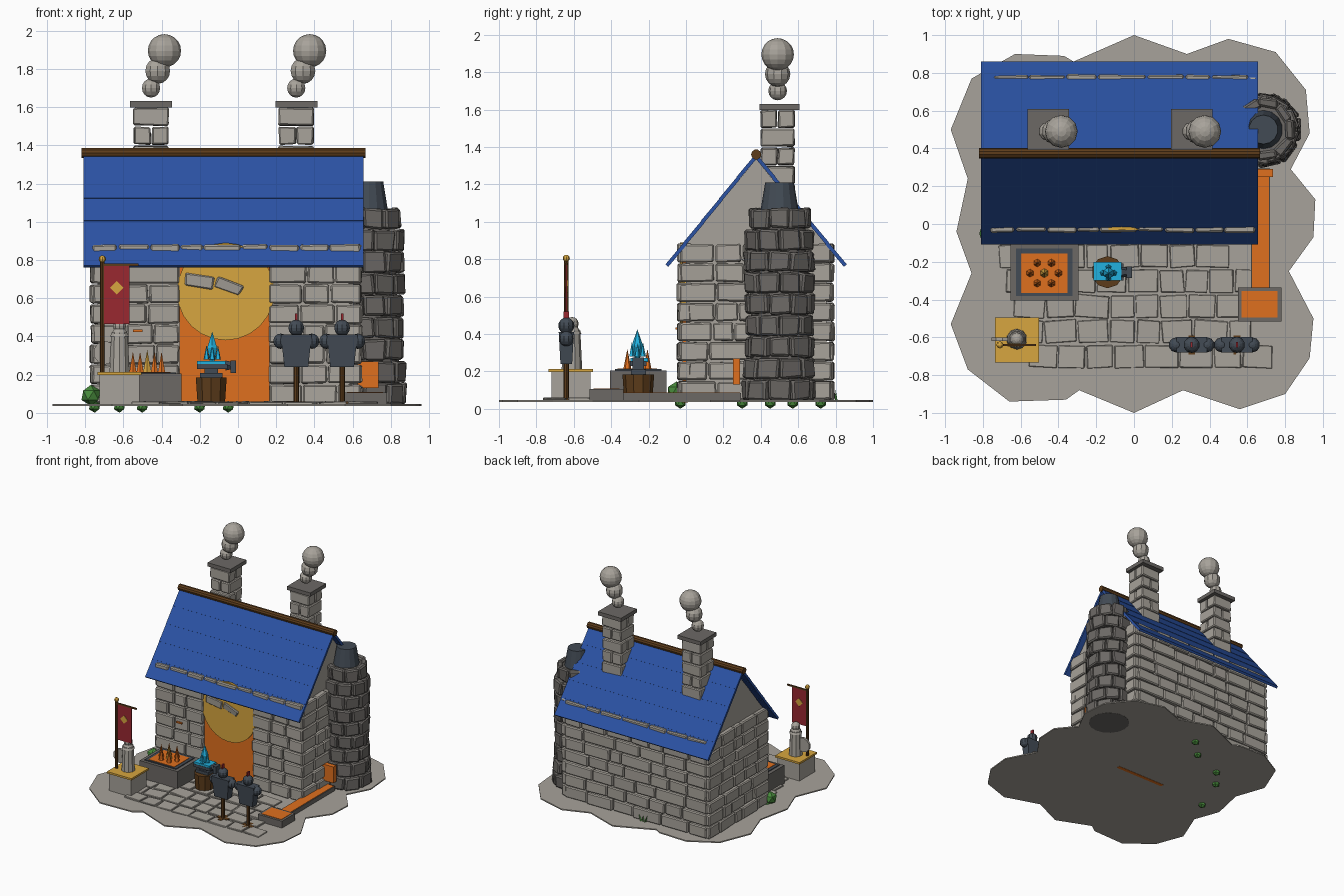
import bpy, bmesh, math, random
from mathutils import Matrix, Vector

if "Cube" in bpy.data.objects:
    bpy.data.objects.remove(bpy.data.objects["Cube"])
rng = random.Random(5)


def material(name, *rgb):
    m = bpy.data.materials.new(name)
    m.use_nodes = True
    m.diffuse_color = (*rgb, 1)
    m.node_tree.nodes["Principled BSDF"].inputs["Base Color"].default_value = (*rgb, 1)
    return m


STONE = material("light stone", .39, .365, .325)
DARK = material("dark stone", .15, .14, .13)
SLATE = material("slate metal", .055, .07, .09)
BLUE = material("roof blue", .024, .085, .37)
WOOD = material("brown wood", .11, .046, .011)
ORANGE = material("ember orange", .74, .16, .013)
GOLD = material("gold", .68, .38, .05)
RED = material("banner red", .32, .021, .03)
CYAN = material("crystal cyan", .016, .44, .74)
GREEN = material("leaf green", .065, .26, .045)


# ---- helpers: each adds one shape to a part's mesh ----
def place(c, rot=None):
    return Matrix.Translation(c) @ (rot or Matrix())


def cube(bm, c, s, rot=None, jitter=0):
    vs = bmesh.ops.create_cube(bm, size=1, matrix=place(c, rot) @ Matrix.Diagonal((*s, 1)))["verts"]
    for v in vs:
        v.co += Vector([rng.uniform(-jitter, jitter) for _ in range(3)])


def cone(bm, c, r1, r2, h, n=12, rot=None):
    bmesh.ops.create_cone(bm, cap_ends=True, segments=n, radius1=r1, radius2=r2, depth=h,
                          matrix=place(c, rot) @ Matrix.Translation((0, 0, h / 2)))


def ball(bm, c, r, n=10):
    bmesh.ops.create_uvsphere(bm, u_segments=n, v_segments=n - 2, radius=r, matrix=place(c))


def part(name, mat, *shapes, bevel=0):
    bm = bmesh.new()
    for fn, *args in shapes:
        fn(bm, *args)
    me = bpy.data.meshes.new(name)
    bm.to_mesh(me)
    bm.free()
    me.materials.append(mat)
    ob = bpy.data.objects.new(name, me)
    bpy.context.collection.objects.link(ob)
    if bevel:
        mod = ob.modifiers.new("worn edges", "BEVEL")
        mod.width, mod.segments = bevel, 1
    return ob


def prism(bm, points, push):
    face = bm.faces.new([bm.verts.new(p) for p in points])
    new = bmesh.ops.extrude_face_region(bm, geom=[face])["geom"]
    bmesh.ops.translate(bm, vec=push, verts=[v for v in new if isinstance(v, bmesh.types.BMVert)])
    bmesh.ops.recalc_face_normals(bm, faces=bm.faces)


def courses(bm, start, end, z0, z1, rows, width=.17, depth=.07):
    """Rows of irregular blocks between two points on plan."""
    a, b = Vector((*start, 0)), Vector((*end, 0))
    run = (b - a).normalized()
    length, h = (b - a).length, (z1 - z0) / rows
    rot = Matrix.Rotation(math.atan2(run.y, run.x), 4, "Z")
    for r in range(rows):
        n = max(1, round(length / width + rng.uniform(-.5, .5)))
        cuts = [0] + [(i + rng.uniform(-.25, .25)) / n * length for i in range(1, n)] + [length]
        for u, v in zip(cuts, cuts[1:]):
            c = a + run * (u + v) / 2
            c.z = z0 + h * (r + .5)
            cube(bm, c, (v - u - .008, depth + rng.uniform(-.012, .012), h - .008), rot, .004)


# ---- ground with scalloped outline ----
OUTLINE = [(-.97, .5), (-.86, .77), (-.63, .9), (-.37, .89), (-.32, .86), (0, 1), (.28, .9),
           (.5, .98), (.75, .91), (.91, .71), (.93, .48), (.83, .29), (.96, .13), (.95, -.07),
           (.82, -.25), (.95, -.5), (.93, -.71), (.8, -.9), (.56, -.98), (.26, -.88), (0, -1),
           (-.29, -.88), (-.36, -.93), (-.66, -.94), (-.88, -.77), (-.97, -.53), (-.86, -.26),
           (-.94, -.04), (-.88, .24)]
part("ground", STONE, (prism, [(x, y, .037) for x, y in OUTLINE], (0, 0, .01)))


def paving(bm):
    for i in range(5):
        y, x = -.17 - .133 * i, -.72 + .04 * i
        while x < .5 + .04 * i:
            w = rng.uniform(.12, .19)
            cube(bm, (x + w / 2, y, .051), (w - .012, .118, .014), Matrix.Rotation(rng.uniform(-.06, .06), 4, "Z"), .004)
            x += w


part("paving", STONE, (paving,), bevel=.003)

# ---- house core with gables, and block walls ----
GABLE = [(0, .04), (.75, .04), (.75, .88), (.375, 1.335), (0, .88)]
part("house_core", STONE, (prism, [(-.735, y, z) for y, z in GABLE], (1.34, 0, 0)))
part("wall_stones", STONE,
     (courses, (-.765, -.008), (-.305, -.008), .045, .885, 8),
     (courses, (.16, -.008), (.645, -.008), .045, .885, 8),
     (courses, (-.305, -.008), (.16, -.008), .785, .885, 1),
     (courses, (-.745, .752), (.61, .752), .045, .885, 8, .2),
     (courses, (-.735, -.035), (-.735, .78), .045, .885, 8),
     (courses, (.61, -.035), (.61, .78), .045, .885, 8), bevel=.008)

# ---- doorway, with rough lintel stones breaking through the arch ----
FACING = Matrix.Rotation(math.pi / 2, 4, "X")
part("door_glow", ORANGE, (cube, (-.07, -.005, .41), (.47, .03, .75)))
part("door_arch", GOLD, (cone, (-.065, 0, .635), .255, .255, .032, 24, FACING))
part("lintel_stones", STONE,
     (cube, (-.2, -.015, .69), (.15, .05, .07), Matrix.Rotation(.2, 4, "Y"), .01),
     (cube, (-.05, -.015, .665), (.15, .05, .06), Matrix.Rotation(.35, 4, "Y"), .01), bevel=.006)


# ---- roof: overlapping boards mirrored about the ridge ----
def slope(bm, side):
    drop, reach, rows = .585, .475, 5
    angle = math.atan2(drop, reach)
    length = math.hypot(drop, reach) / rows
    for i in range(rows):
        t = (i + .5) / rows
        cube(bm, (-.077, .375 + side * reach * t, 1.352 - drop * t), (1.465, length + .004, .02),
             Matrix.Rotation(-side * (angle - .015), 4, "X"))


part("roof", BLUE, (slope, -1), (slope, 1))
part("ridge_beam", WOOD, (cone, (-.82, .375, 1.36), .027, .027, 1.487, 10, Matrix.Rotation(math.pi / 2, 4, "Y")))


# ---- chimneys with smoke ----
def chimney_stack(bm, x):
    for i in range(6):
        z, odd = 1.0 + i * .1, i % 2
        for s in (-1, 1):
            off = (0, s * .046, 0) if odd else (s * .046, 0, 0)
            size = (.184, .088, .092) if odd else (.088, .178, .092)
            cube(bm, Vector((x, .49, z + .05)) + Vector(off), size, None, .004)


for side, x in (("right", -.455), ("left", .305)):
    part(side + "_chimney", STONE, (chimney_stack, x), bevel=.007)
    part(side + "_chimney_cap", DARK, (cube, (x, .5, 1.615), (.22, .215, .032)))
    part(side + "_smoke", STONE, (ball, (x, .49, 1.7), .05), (ball, (x + .035, .49, 1.79), .068),
         (ball, (x + .07, .49, 1.895), .087, 12))


# ---- round furnace tower ----
def tower_stones(bm):
    rows, n = 9, 9
    h = 1.03 / rows
    for r in range(rows):
        radius = .166 - .026 * r / rows + rng.uniform(-.008, .008)
        for k in range(n):
            a = (k + r % 2 / 2) * math.tau / n
            cube(bm, (.685 + radius * math.cos(a), .5 + radius * math.sin(a), .045 + h * (r + .5)),
                 (.05, math.tau * radius / n + .006, h - .008), Matrix.Rotation(a, 4, "Z"), .008)


part("tower_core", DARK, (cone, (.685, .5, .036), .165, .135, 1.02, 16))
part("tower_stones", DARK, (tower_stones,), bevel=.01)
part("tower_funnel", SLATE, (cone, (.685, .5, 1.06), .102, .077, .15, 14))

# ---- molten channel, chute and basin ----
part("channel", DARK, (cube, (.67, -.03, .064), (.1, .65, .04)), (cube, (.665, -.425, .074), (.23, .18, .064)))
part("molten_metal", ORANGE, (cube, (.67, -.03, .084), (.088, .64, .006)),
     (cube, (.665, -.425, .106), (.19, .14, .006)), (cube, (.68, .27, .2), (.11, .04, .14)))

# ---- fire pit and a hot iron hung on the wall behind it ----
part("fire_pit", DARK, (cube, (-.475, -.255, .125), (.36, .3, .16)))
part("fire_pit_rim", SLATE, (cube, (-.475, -.255, .206), (.3, .25, .012)))
part("fire_bed", ORANGE, (cube, (-.475, -.26, .211), (.245, .21, .008)))
part("flames", ORANGE, *[(cone, (-.475 + .075 * math.cos(a), -.26 + .062 * math.sin(a), .21), .022, 0, .11, 6)
                         for a in [k * math.tau / 6 for k in range(6)]])
part("centre_flame", GOLD, (cone, (-.475, -.26, .21), .025, 0, .12, 6))
part("hot_iron", ORANGE, (cube, (-.525, -.05, .43), (.05, .012, .012)))

# ---- anvil with crystal ----
part("anvil_stump", WOOD, (cone, (-.14, -.255, .045), .075, .085, .14, 10))
part("anvil", SLATE, (cube, (-.14, -.255, .195), (.12, .08, .03)), (cube, (-.14, -.255, .22), (.07, .05, .04)),
     (cube, (-.135, -.255, .243), (.16, .09, .025)), (cube, (-.025, -.255, .242), (.03, .06, .065)),
     (cone, (-.065, -.255, .248), .03, .02, .04, 6, Matrix.Rotation(math.pi / 2, 4, "Y")))
part("glowing_blade", CYAN, (cube, (-.14, -.25, .262), (.148, .096, .02)))
part("crystal", CYAN, (cone, (-.135, -.26, .27), .014, .03, .07, 6), (cone, (-.135, -.26, .34), .03, 0, .085, 6),
     *[(cone, (-.135 + dx, -.26 + dy, .28), .016, 0, .075, 5)
       for dx, dy in ((.03, 0), (-.03, 0), (0, .03), (0, -.03))])

# ---- statue on plinth ----
part("plinth", STONE, (cube, (-.62, -.615, .12), (.21, .21, .155)))
part("plinth_top", GOLD, (cube, (-.62, -.615, .206), (.232, .238, .016)))
part("statue", STONE, (cone, (-.62, -.61, .21), .055, .045, .21, 10), (ball, (-.62, -.61, .455), .036),
     (cone, (-.62, -.61, .4), .052, .03, .04, 10), (cone, (-.695, -.6, .315), .062, .062, .02, 10, FACING))

# ---- banner ----
part("banner_pole", WOOD, (cone, (-.71, -.64, .2), .011, .011, .6, 8), (cube, (-.62, -.64, .775), (.2, .012, .012)))
part("banner_finial", GOLD, (ball, (-.71, -.64, .805), .019, 8))
part("banner_cloth", RED, (cube, (-.635, -.64, .62), (.135, .008, .31)))
part("banner_diamond", GOLD, (cube, (-.635, -.64, .655), (.05, .016, .05), Matrix.Rotation(math.pi / 4, 4, "Y")))

# ---- two armour stands ----
for side, x in (("right", .305), ("left", .545)):
    y = -.64
    part(side + "_stand_post", WOOD, (cone, (x, y, .045), .014, .014, .22, 8), (cube, (x, y, .052), (.1, .035, .014)),
         (cube, (x, y, .052), (.035, .1, .014)))
    flat = Matrix.Diagonal((1, .5, 1, 1)) @ Matrix.Rotation(math.pi / 4, 4, "Z")
    part(side + "_armour", SLATE, (cone, (x, y, .24), .088, .115, .17, 4, flat),
         (ball, (x, y, .445), .043), *[(ball, (x + s * .082, y, .375), .04) for s in (-1, 1)])
    part(side + "_helmet_crest", RED, (cube, (x, y, .49), (.012, .03, .06)))


# ---- bushes ----
def leaf_clump(bm, c, r):
    bmesh.ops.create_icosphere(bm, subdivisions=1, radius=r, matrix=place(c))


part("corner_bush", GREEN, (leaf_clump, (-.77, -.05, .092), .055))
part("small_bushes", GREEN, *[(leaf_clump, (x, y, .034), .033) for x, y in
                              ((-.75, -.03), (-.62, .3), (-.5, .45), (-.2, .57), (-.05, .72))])
part("back_grass", GREEN, *[(cone, (-.15 + k * .02, .8, .045), .01, 0, .06, 3,
                             Matrix.Rotation(k * .35, 4, "Y")) for k in (-1, 0, 1)])
